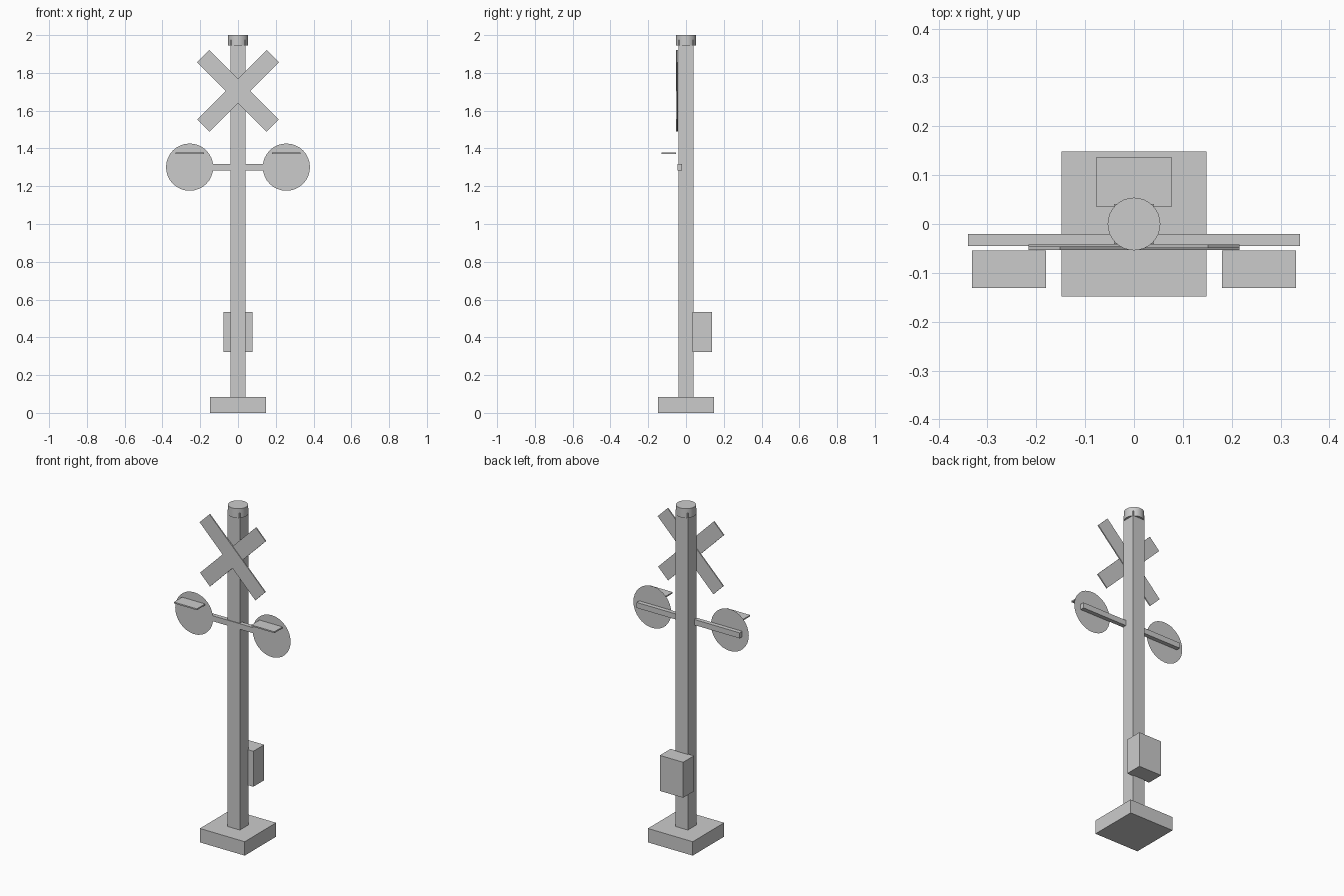
import bpy, math

if "Cube" in bpy.data.objects:
    bpy.data.objects.remove(bpy.data.objects["Cube"])


def box(name, x, y, z):
    """Box from (min, max) ranges on each axis."""
    bpy.ops.mesh.primitive_cube_add(size=1, location=[(r[0] + r[1]) / 2 for r in (x, y, z)])
    ob = bpy.context.object
    ob.name = name
    ob.scale = [r[1] - r[0] for r in (x, y, z)]
    bpy.ops.object.transform_apply(location=False, rotation=False, scale=True)
    return ob


def disc(name, x, y, z, radius):
    """Flat filled circle facing the front."""
    bpy.ops.mesh.primitive_circle_add(vertices=32, radius=radius, fill_type='NGON',
                                      location=(x, y, z), rotation=(math.pi / 2, 0, 0))
    bpy.context.object.name = name


# Base and square pole
box("base", (-0.148, 0.148), (-0.148, 0.148), (0, 0.083))
box("pole", (-0.041, 0.041), (-0.041, 0.041), (0.083, 1.975))

# Round cap
bpy.ops.mesh.primitive_cylinder_add(vertices=32, radius=0.054, depth=0.055,
                                    location=(0, 0, 1.9725))
bpy.context.object.name = "pole_cap"
bpy.ops.object.shade_smooth_by_angle()

# Crossed boards
for name, side, y in (("front_board", 1, -0.0495), ("back_board", -1, -0.0455)):
    board = box(name, (-0.26, 0.26), (y - 0.0035, y + 0.0035), (-0.046, 0.046))
    board.location.z = 1.705
    board.rotation_euler.y = side * math.pi / 4

# Light arm
box("light_arm", (-0.34, 0.34), (-0.045, -0.02), (1.284, 1.317))

# Paired lights: backing disc, lens and visor
for label, s in (("left", -1), ("right", 1)):
    cx = s * 0.256
    disc(label + "_backing", cx, -0.048, 1.301, 0.125)
    disc(label + "_lens", cx, -0.053, 1.301, 0.063)
    box(label + "_visor", (cx - 0.076, cx + 0.076), (-0.131, -0.054), (1.371, 1.379))

# Control box behind the pole
box("control_box", (-0.077, 0.077), (0.035, 0.137), (0.322, 0.534))
